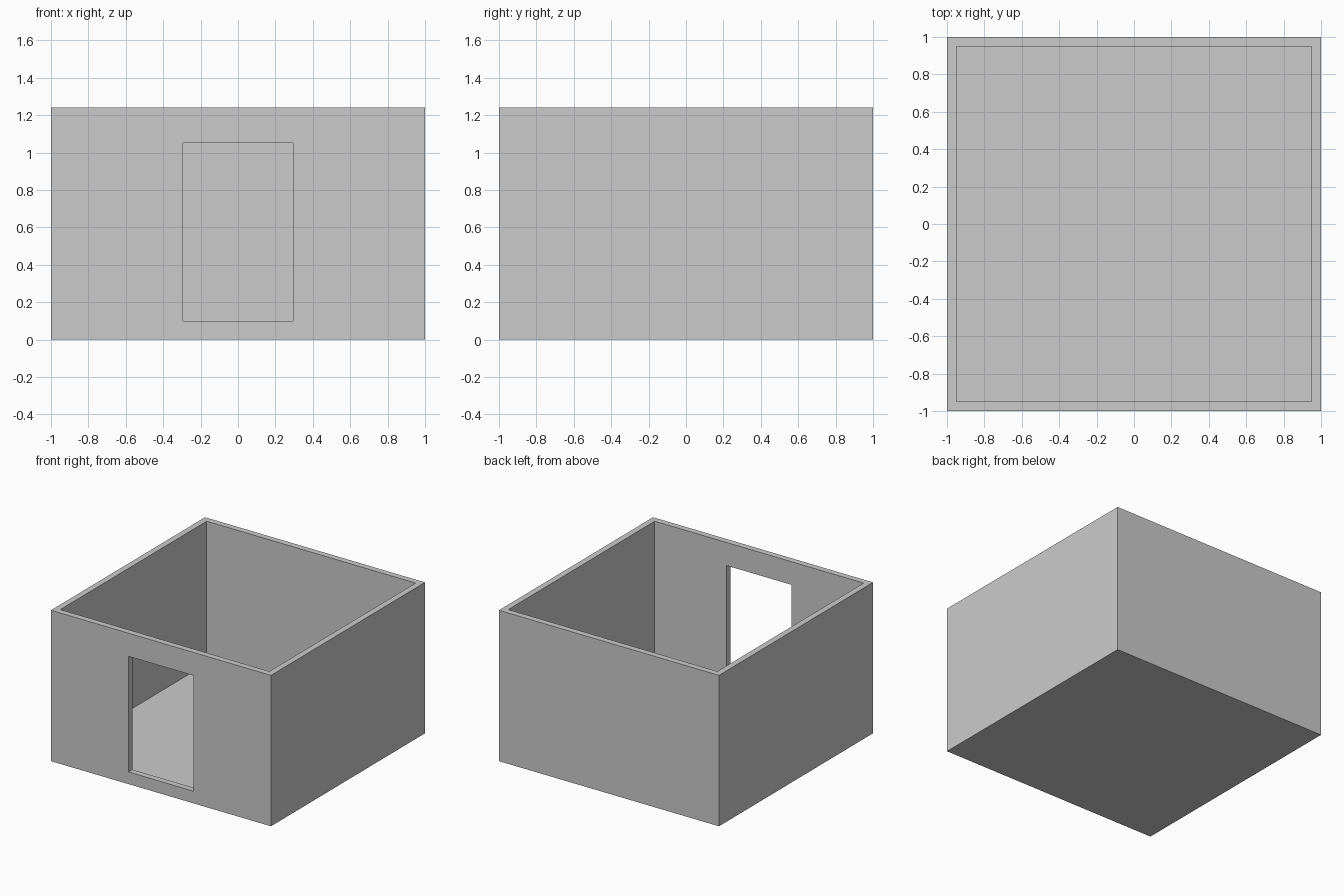
import bpy

if "Cube" in bpy.data.objects:
    bpy.data.objects.remove(bpy.data.objects["Cube"])

W, H = 1.0, 1.24        # half width, height
T, FLOOR = 0.05, 0.07   # wall and floor thickness


def box(name, lo, hi):
    bpy.ops.mesh.primitive_cube_add(size=1, location=[(a + b) / 2 for a, b in zip(lo, hi)])
    ob = bpy.context.object
    ob.name = name
    ob.scale = [b - a for a, b in zip(lo, hi)]
    bpy.ops.object.transform_apply(location=False, rotation=False, scale=True)
    return ob


def cut(target, cutter):
    mod = target.modifiers.new(cutter.name, 'BOOLEAN')
    mod.operation = 'DIFFERENCE'
    mod.solver = 'EXACT'
    mod.object = cutter
    cutter.hide_render = True
    cutter.display_type = 'WIRE'


# Open-topped room shell
shell = box("room_shell", (-W, -W, 0), (W, W, H))
cut(shell, box("room_hollow_cutter", (T - W, T - W, FLOOR), (W - T, W - T, H + 0.2)))

# Doorway through the front wall
cut(shell, box("doorway_cutter", (-0.295, -W - 0.1, 0.1), (0.295, -W + 0.1, 1.05)))

bpy.context.view_layer.objects.active = shell
